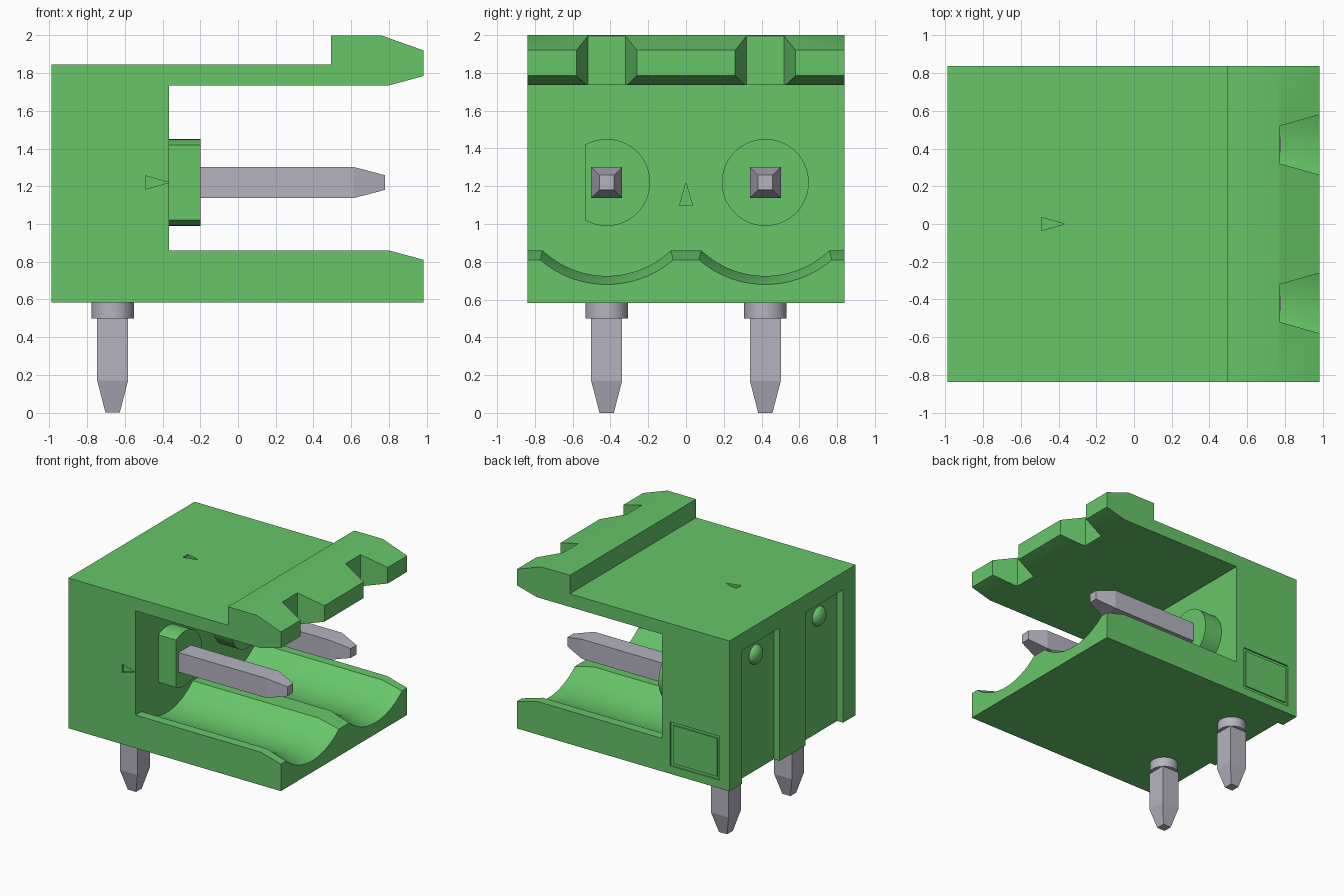
import bpy, bmesh, math
from mathutils import Vector

if "Cube" in bpy.data.objects:
    bpy.data.objects.remove(bpy.data.objects["Cube"], do_unlink=True)


def material(name, rgb):
    m = bpy.data.materials.new(name)
    m.use_nodes = True
    m.diffuse_color = (*rgb, 1)
    m.node_tree.nodes["Principled BSDF"].inputs["Base Color"].default_value = (*rgb, 1)
    return m


GREEN = material("green plastic", (0.135, 0.56, 0.14))
GREY = material("grey metal", (0.46, 0.45, 0.53))


def loft(name, rings, mat):
    """Join equal-sized rings of points into a closed solid."""
    bm = bmesh.new()
    vs = [[bm.verts.new(p) for p in r] for r in rings]
    n = len(vs[0])
    for a, b in zip(vs, vs[1:]):
        for i in range(n):
            j = (i + 1) % n
            bm.faces.new((a[i], a[j], b[j], b[i]))
    bm.faces.new(vs[0])
    bm.faces.new(vs[-1])
    bmesh.ops.recalc_face_normals(bm, faces=bm.faces)
    me = bpy.data.meshes.new(name)
    bm.to_mesh(me)
    bm.free()
    me.materials.append(mat)
    ob = bpy.data.objects.new(name, me)
    bpy.context.collection.objects.link(ob)
    return ob


def prism(name, pts, axis, lo, hi, mat=GREEN):
    """Extrude a 2D outline along x, y or z (outline uses the other two axes in order)."""
    def put(p, t):
        c = list(p)
        c.insert("xyz".index(axis), t)
        return Vector(c)
    return loft(name, [[put(p, t) for p in pts] for t in (lo, hi)], mat)


def rect(a0, a1, b0, b1):
    return [(a0, b0), (a1, b0), (a1, b1), (a0, b1)]


def circle(ca, cb, r, n=64):
    return [(ca + r * math.cos(2 * math.pi * (i + 0.5) / n),
             cb + r * math.sin(2 * math.pi * (i + 0.5) / n)) for i in range(n)]


def cut(ob, cutter):
    """Subtract the cutter, bake the result and discard the cutter."""
    mod = ob.modifiers.new("cut", 'BOOLEAN')
    mod.operation, mod.solver, mod.object = 'DIFFERENCE', 'EXACT', cutter
    dg = bpy.context.evaluated_depsgraph_get()
    dg.update()
    me = bpy.data.meshes.new_from_object(ob.evaluated_get(dg))
    ob.modifiers.clear()
    ob.data = me
    bpy.data.objects.remove(cutter, do_unlink=True)


def smooth(ob):
    bpy.ops.object.select_all(action='DESELECT')
    ob.select_set(True)
    bpy.context.view_layer.objects.active = ob
    bpy.ops.object.shade_smooth_by_angle(angle=math.radians(25))


W, PITCH, AXIS_Z = 0.838, 0.42, 1.22

# Housing: C-shaped profile with chamfered lips and a latch ridge
housing = prism("housing", [
    (-0.99, 0.583), (0.985, 0.583), (0.985, 0.81), (0.80, 0.86), (-0.365, 0.86),
    (-0.365, 1.735), (0.80, 1.735), (0.985, 1.785), (0.985, 1.92), (0.76, 2.0),
    (0.493, 2.0), (0.493, 1.845), (-0.99, 1.845)], 'y', -W, W)

for s in (-1, 1):
    y = s * PITCH
    # Round trough in the lower shelf, flared at its mouth
    cut(housing, loft("trough_cutter", [
        [Vector((x, a, b)) for a, b in circle(y, AXIS_Z, r)]
        for x, r in ((-0.365, 0.495), (0.80, 0.495), (1.0, 0.544))], GREEN))
    # Tapered notch through the latch ridge
    cut(housing, prism("notch_cutter", [
        (0.775, y - 0.1), (1.0, y - 0.164), (1.0, y + 0.164), (0.775, y + 0.1)],
        'z', 1.6, 2.1))
    # Rear recess, open at the bottom
    cut(housing, prism("recess_cutter", rect(y - 0.25, y + 0.25, 0.5, 1.70),
                       'x', -1.1, -0.935))

# Shallow triangular marks on the top, the front and the inner wall
cut(housing, prism("top_mark", [(-0.367, 0), (-0.49, 0.035), (-0.49, -0.035)],
                   'z', 1.825, 1.9))
cut(housing, prism("front_mark", [(-0.367, 1.22), (-0.49, 1.255), (-0.49, 1.185)],
                   'y', -0.9, -W + 0.02))
cut(housing, prism("wall_mark", [(0, 1.22), (0.034, 1.097), (-0.034, 1.097)],
                   'x', -0.385, -0.3))
# Shallow inset panel on the far side
cut(housing, prism("panel_cutter", rect(-0.90, -0.44, 0.65, 1.02), 'y', W - 0.012, 0.9))
smooth(housing)
prism("side_panel", rect(-0.875, -0.465, 0.675, 0.995), 'y', W - 0.02, W - 0.002)

for s, side in ((-1, "right"), (1, "left")):
    y = s * PITCH
    # Round boss on the inner wall; one of them has a flat side as a key
    boss = prism(side + "_boss", circle(y, AXIS_Z, 0.23), 'x', -0.38, -0.2)
    if s < 0:
        cut(boss, prism("flat_cutter", rect(-0.8, -0.535, 0.9, 1.6), 'x', -0.5, 0))
    smooth(boss)

    # Small dome in the rear recess
    bpy.ops.mesh.primitive_uv_sphere_add(segments=32, ring_count=16, radius=0.08,
                                         location=(-0.935, y, 1.56))
    dome = bpy.context.object
    dome.name = side + "_rear_dome"
    dome.scale.x = 0.65
    dome.data.materials.append(GREEN)
    smooth(dome)

    # Square contact pin with a tapered tip
    loft(side + "_contact_pin", [
        [Vector((x, y + a, AXIS_Z + b)) for a, b in rect(-h, h, -h, h)]
        for x, h in ((-0.3, 0.082), (0.615, 0.082), (0.78, 0.039))], GREY)

    # Solder leg with a tapered tip and a round collar
    loft(side + "_solder_leg", [
        [Vector((-0.665 + a, y + b, z)) for a, b in rect(-h, h, -h, h)]
        for z, h in ((0.5, 0.082), (0.17, 0.082), (0.0, 0.038))], GREY)
    smooth(prism(side + "_leg_collar", circle(-0.665, y, 0.113, 48), 'z', 0.5, 0.6, GREY))
